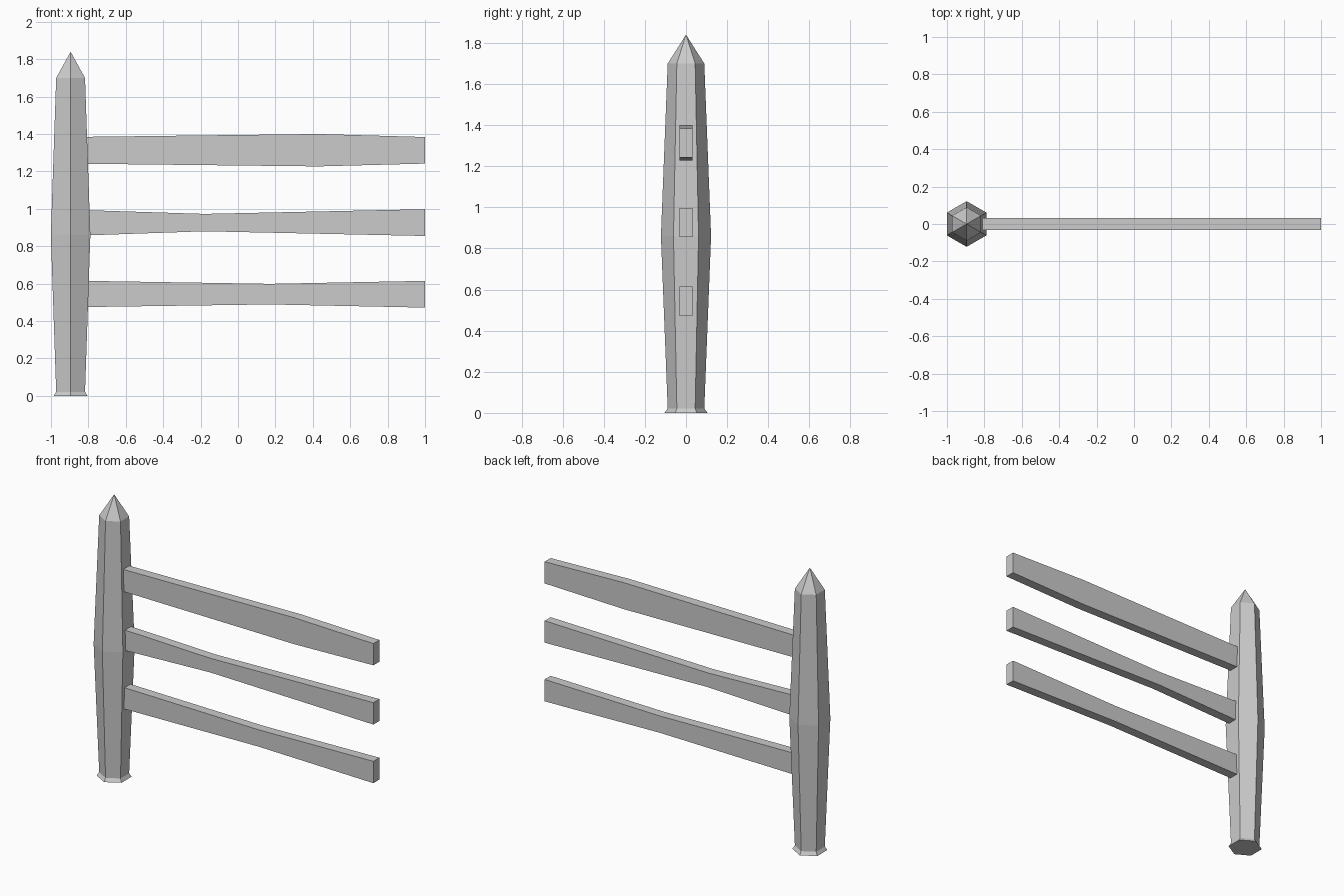
import bpy, bmesh, math

if "Cube" in bpy.data.objects:
    bpy.data.objects.remove(bpy.data.objects["Cube"])

def finish(name, bm):
    bmesh.ops.recalc_face_normals(bm, faces=bm.faces)
    me = bpy.data.meshes.new(name)
    bm.to_mesh(me)
    bm.free()
    ob = bpy.data.objects.new(name, me)
    bpy.context.collection.objects.link(ob)
    return ob

# Hexagonal post: flared foot, swollen middle, pointed tip
PX, TIP = -0.895, 1.84
bm = bmesh.new()
rings = []
for r, z in [(0.104, 0), (0.089, 0.022), (0.122, 0.86), (0.089, 1.70)]:
    rings.append([bm.verts.new((PX + r * math.cos(math.radians(30 + 60 * i)),
                                r * math.sin(math.radians(30 + 60 * i)), z))
                  for i in range(6)])
bm.faces.new(rings[0])
for lo, hi in zip(rings, rings[1:]):
    for i in range(6):
        j = (i + 1) % 6
        bm.faces.new((lo[i], lo[j], hi[j], hi[i]))
tip = bm.verts.new((PX, 0, TIP))
for i in range(6):
    bm.faces.new((rings[-1][i], rings[-1][(i + 1) % 6], tip))
finish("post", bm)

# Rails: three rectangular sections each (x, bottom z, top z)
def rail(name, sections, half=0.031):
    bm = bmesh.new()
    loops = [[bm.verts.new((x, y, z)) for y, z in
              ((-half, b), (half, b), (half, t), (-half, t))]
             for x, b, t in sections]
    bm.faces.new(loops[0])
    bm.faces.new(loops[-1])
    for a, c in zip(loops, loops[1:]):
        for i in range(4):
            j = (i + 1) % 4
            bm.faces.new((a[i], a[j], c[j], c[i]))
    finish(name, bm)

L, R = -0.815, 1.0
rail("top_rail", [(L, 1.241, 1.385), (0.43, 1.227, 1.40), (R, 1.242, 1.384)])
rail("middle_rail", [(L, 0.858, 0.993), (-0.18, 0.88, 0.973), (R, 0.855, 0.998)])
rail("bottom_rail", [(L, 0.475, 0.615), (0.17, 0.489, 0.599), (R, 0.472, 0.615)])
